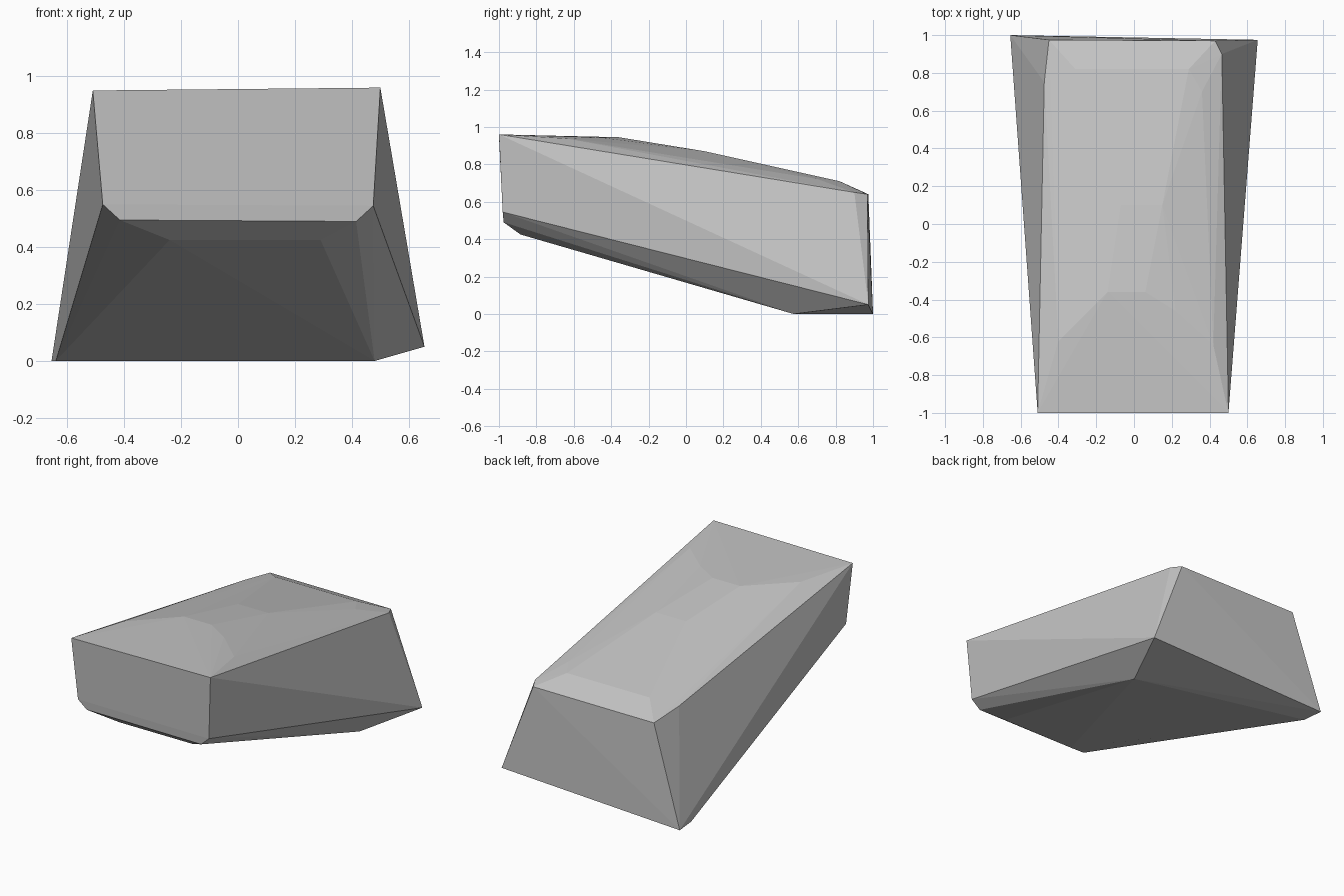
import bpy
import bmesh

# Corner rings of a faceted, wedge-shaped stone block
front_corners = [
    (-0.51, -1.0, 0.95), (0.50, -1.0, 0.96),
    (-0.475, -0.98, 0.55), (0.475, -0.98, 0.545),
    (-0.415, -0.975, 0.495), (0.415, -0.975, 0.49),
    (-0.24, -0.885, 0.425), (0.29, -0.885, 0.425),
]
base_corners = [
    (-0.655, 1.0, 0.0), (-0.64, 0.86, 0.0),
    (0.48, 0.575, 0.0), (0.655, 0.975, 0.05),
]
back_corners = [
    (-0.45, 0.975, 0.64), (0.43, 0.97, 0.64),
    (-0.475, 0.75, 0.672), (0.465, 0.90, 0.65),
]
crown_points = [
    (-0.40, -0.62, 0.943), (-0.14, -0.36, 0.945), (0.06, -0.36, 0.945),
    (0.22, -0.46, 0.944), (0.42, -0.64, 0.938),
    (-0.07, 0.10, 0.87), (0.15, 0.10, 0.87),
    (-0.31, 0.82, 0.71), (0.29, 0.82, 0.71), (0.36, 0.70, 0.722),
]

# Wrap the points in a convex shell
bm = bmesh.new()
for point in front_corners + base_corners + back_corners + crown_points:
    bm.verts.new(point)
bmesh.ops.convex_hull(bm, input=bm.verts[:])
loose = [v for v in bm.verts if not v.link_faces]
bmesh.ops.delete(bm, geom=loose, context='VERTS')
bmesh.ops.recalc_face_normals(bm, faces=bm.faces[:])

mesh = bpy.data.meshes.new("stone_block")
bm.to_mesh(mesh)
bm.free()
stone = bpy.data.objects.new("stone_block", mesh)
bpy.context.collection.objects.link(stone)

# Plain grey stone
grey = bpy.data.materials.new("stone_grey")
grey.diffuse_color = (0.55, 0.55, 0.55, 1.0)
mesh.materials.append(grey)
